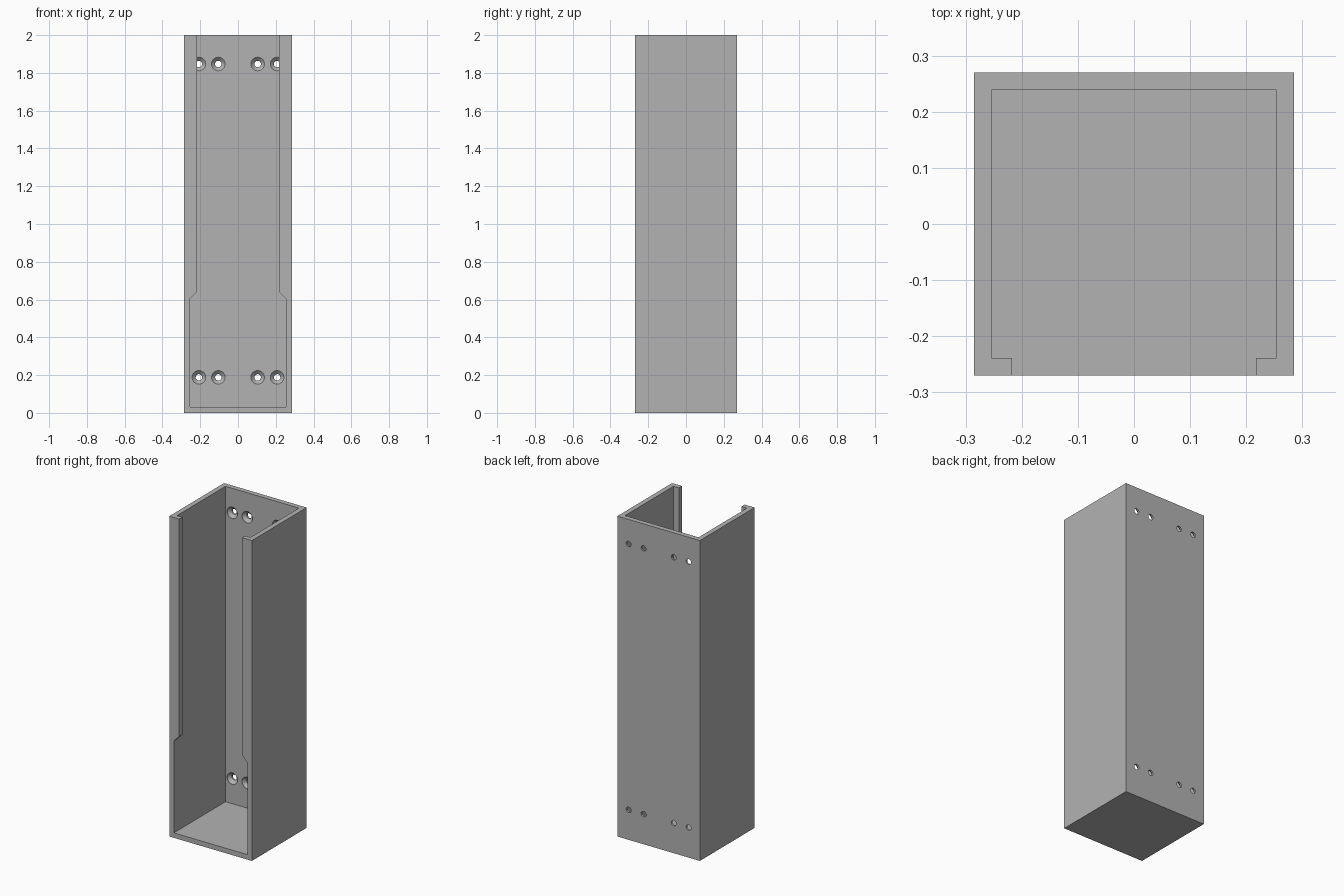
import bpy, bmesh, math
from mathutils import Matrix, Vector

cube = bpy.data.objects.get("Cube")
if cube:
    bpy.data.objects.remove(cube, do_unlink=True)

# Overall sizes
HALF_X, HALF_Y, HEIGHT = 0.285, 0.27, 2.0
WALL = 0.031
IN_X, IN_Y = HALF_X - WALL, HALF_Y - WALL
SLOT_X = 0.217

grey = bpy.data.materials.new("plain grey")
grey.use_nodes = True
colour = (0.45, 0.45, 0.45, 1)
grey.diffuse_color = colour
grey.node_tree.nodes["Principled BSDF"].inputs["Base Color"].default_value = colour


def make_object(name, bm):
    bmesh.ops.recalc_face_normals(bm, faces=bm.faces)
    mesh = bpy.data.meshes.new(name)
    bm.to_mesh(mesh)
    bm.free()
    obj = bpy.data.objects.new(name, mesh)
    bpy.context.collection.objects.link(obj)
    mesh.materials.append(grey)
    return obj


def box(name, low, high):
    low, high = Vector(low), Vector(high)
    bm = bmesh.new()
    bmesh.ops.create_cube(bm, size=1)
    bmesh.ops.scale(bm, vec=high - low, verts=bm.verts)
    bmesh.ops.translate(bm, vec=(low + high) / 2, verts=bm.verts)
    return make_object(name, bm)


def front_profile(name, points, y0, y1):
    """Extrude an x-z outline along y."""
    bm = bmesh.new()
    face = bm.faces.new([bm.verts.new((x, y0, z)) for x, z in points])
    ext = bmesh.ops.extrude_face_region(bm, geom=[face])
    verts = [v for v in ext["geom"] if isinstance(v, bmesh.types.BMVert)]
    bmesh.ops.translate(bm, vec=(0, y1 - y0, 0), verts=verts)
    return make_object(name, bm)


def countersunk_hole(name, x, z, sides=32):
    """Revolve a screw hole section about an axis along y."""
    bm = bmesh.new()
    section = [(0, IN_Y - 0.02), (0.036, IN_Y - 0.02), (0.036, IN_Y + 0.002),
               (0.017, IN_Y + 0.02), (0.017, HALF_Y + 0.05), (0, HALF_Y + 0.05)]
    verts = [bm.verts.new((x + r, y, z)) for r, y in section]
    edges = [bm.edges.new(pair) for pair in zip(verts, verts[1:])]
    bmesh.ops.spin(bm, geom=verts + edges, cent=(x, 0, z), axis=(0, 1, 0),
                   angle=math.tau, steps=sides)
    bmesh.ops.remove_doubles(bm, verts=bm.verts, dist=0.0001)
    return make_object(name, bm)


def cut(target, cutter):
    mod = target.modifiers.new("cut", 'BOOLEAN')
    mod.operation = 'DIFFERENCE'
    mod.solver = 'EXACT'
    mod.object = cutter
    bpy.context.view_layer.objects.active = target
    bpy.ops.object.modifier_apply(modifier=mod.name)
    bpy.data.objects.remove(cutter, do_unlink=True)


# Solid block hollowed out, open at the top
housing = box("housing", (-HALF_X, -HALF_Y, 0), (HALF_X, HALF_Y, HEIGHT))
cut(housing, box("cavity", (-IN_X, -IN_Y, WALL), (IN_X, IN_Y, HEIGHT + 0.1)))

# Front opening: wide below, narrowing to leave two retaining lips above
right_edge = [(IN_X, WALL), (IN_X, 0.605), (SLOT_X, 0.642), (SLOT_X, HEIGHT + 0.1)]
left_edge = [(-x, z) for x, z in reversed(right_edge)]
cut(housing, front_profile("front_opening", right_edge + left_edge,
                           -HALF_Y - 0.1, -IN_Y + 0.05))

# Countersunk screw holes through the back wall
for z in (0.188, 1.847):
    for x in (-0.207, -0.104, 0.104, 0.207):
        cut(housing, countersunk_hole("screw_hole", x, z))

# Smooth hole walls, crisp edges
bpy.ops.object.select_all(action='DESELECT')
housing.select_set(True)
bpy.context.view_layer.objects.active = housing
bpy.ops.object.shade_smooth_by_angle(angle=math.radians(25))
